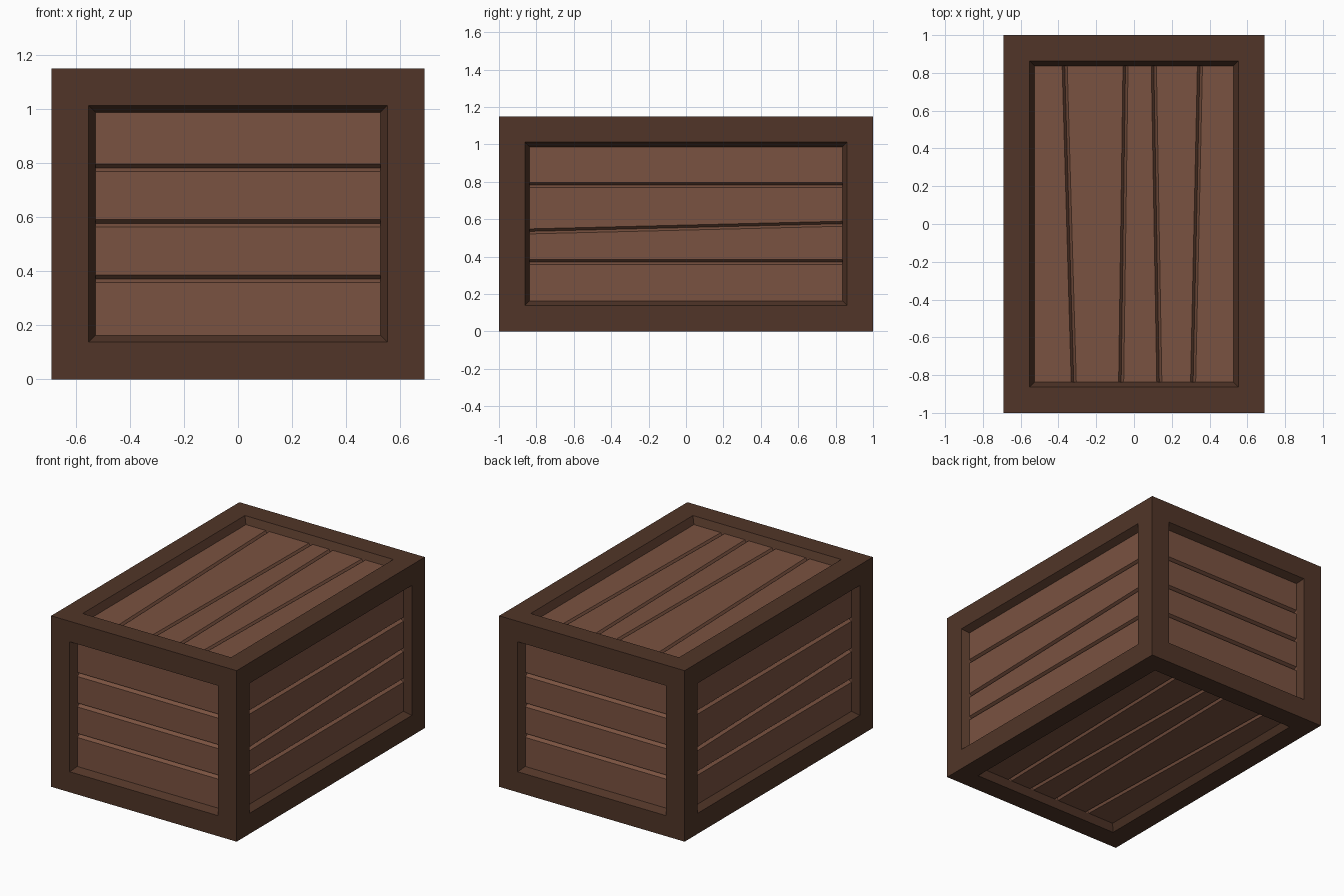
import bpy, bmesh
from mathutils import Vector

if "Cube" in bpy.data.objects:
    bpy.data.objects.remove(bpy.data.objects["Cube"])

HALF = Vector((0.69, 1.0, 0.575))
CENTRE = Vector((0, 0, 0.575))
BORDER, TAPER, DEPTH = 0.138, 0.025, 0.045
GROOVE_W, GROOVE_D = 0.0135, 0.025


def material(name, color):
    m = bpy.data.materials.new(name)
    m.diffuse_color = (*color, 1)
    m.use_nodes = True
    m.node_tree.nodes["Principled BSDF"].inputs["Base Color"].default_value = m.diffuse_color
    return m


frame_mat = material("dark_wood", (0.082, 0.036, 0.021))
plank_mat = material("plank_wood", (0.195, 0.085, 0.052))


def finish(name, bm, mat):
    me = bpy.data.meshes.new(name)
    bm.to_mesh(me)
    bm.free()
    me.materials.append(mat)
    ob = bpy.data.objects.new(name, me)
    bpy.context.collection.objects.link(ob)
    return ob


# Crate frame: a box whose six faces are inset and then sunk with tapered walls
bm = bmesh.new()
bmesh.ops.create_cube(bm, size=2)
for v in bm.verts:
    v.co = CENTRE + v.co * HALF
bm.normal_update()
sides = bm.faces[:]
bmesh.ops.inset_individual(bm, faces=sides, thickness=BORDER, use_even_offset=True)
bm.normal_update()
bmesh.ops.inset_individual(bm, faces=sides, thickness=TAPER, depth=-DEPTH,
                           use_even_offset=True)
bmesh.ops.delete(bm, geom=sides, context='FACES_ONLY')
finish("crate_frame", bm, frame_mat)


# Plank panel: planks run along u, stack along v, separated by V grooves
def panel(name, u, v, grooves):
    u, v = Vector(u), Vector(v)
    n = u.cross(v)

    def size(axis):
        return abs(axis.dot(HALF))

    hu, hv = (size(a) - BORDER - TAPER for a in (u, v))
    origin = CENTRE + n * (size(n) - DEPTH)
    bm = bmesh.new()
    rows = []
    for end, s in enumerate((-1, 1)):
        profile = [(-hv, 0)]
        for g in grooves:
            profile += [(g[end] - GROOVE_W, 0), (g[end], -GROOVE_D), (g[end] + GROOVE_W, 0)]
        profile.append((hv, 0))
        rows.append([bm.verts.new(origin + u * hu * s + v * p + n * d) for p, d in profile])
    a, b = rows
    for i in range(len(a) - 1):
        bm.faces.new((a[i], b[i], b[i + 1], a[i + 1]))
    # small caps closing the groove ends
    for i in range(1, len(a) - 1, 3):
        bm.faces.new((a[i], a[i + 1], a[i + 2]))
        bm.faces.new((b[i + 2], b[i + 1], b[i]))
    finish(name, bm, plank_mat)


end_grooves = [(z, z) for z in (-0.203, 0.002, 0.207)]
side_grooves = [(-0.203, -0.203), (-0.04, 0.001), (0.207, 0.207)]
lid_grooves = [(-0.367, -0.319), (-0.045, -0.068), (0.105, 0.134), (0.349, 0.313)]

panel("front_planks", (1, 0, 0), (0, 0, 1), end_grooves)
panel("back_planks", (-1, 0, 0), (0, 0, 1), end_grooves)
panel("right_planks", (0, 1, 0), (0, 0, 1), side_grooves)
panel("left_planks", (0, -1, 0), (0, 0, 1), side_grooves)
panel("top_planks", (0, -1, 0), (1, 0, 0), lid_grooves)
panel("bottom_planks", (0, 1, 0), (1, 0, 0), [(b, a) for a, b in lid_grooves])
